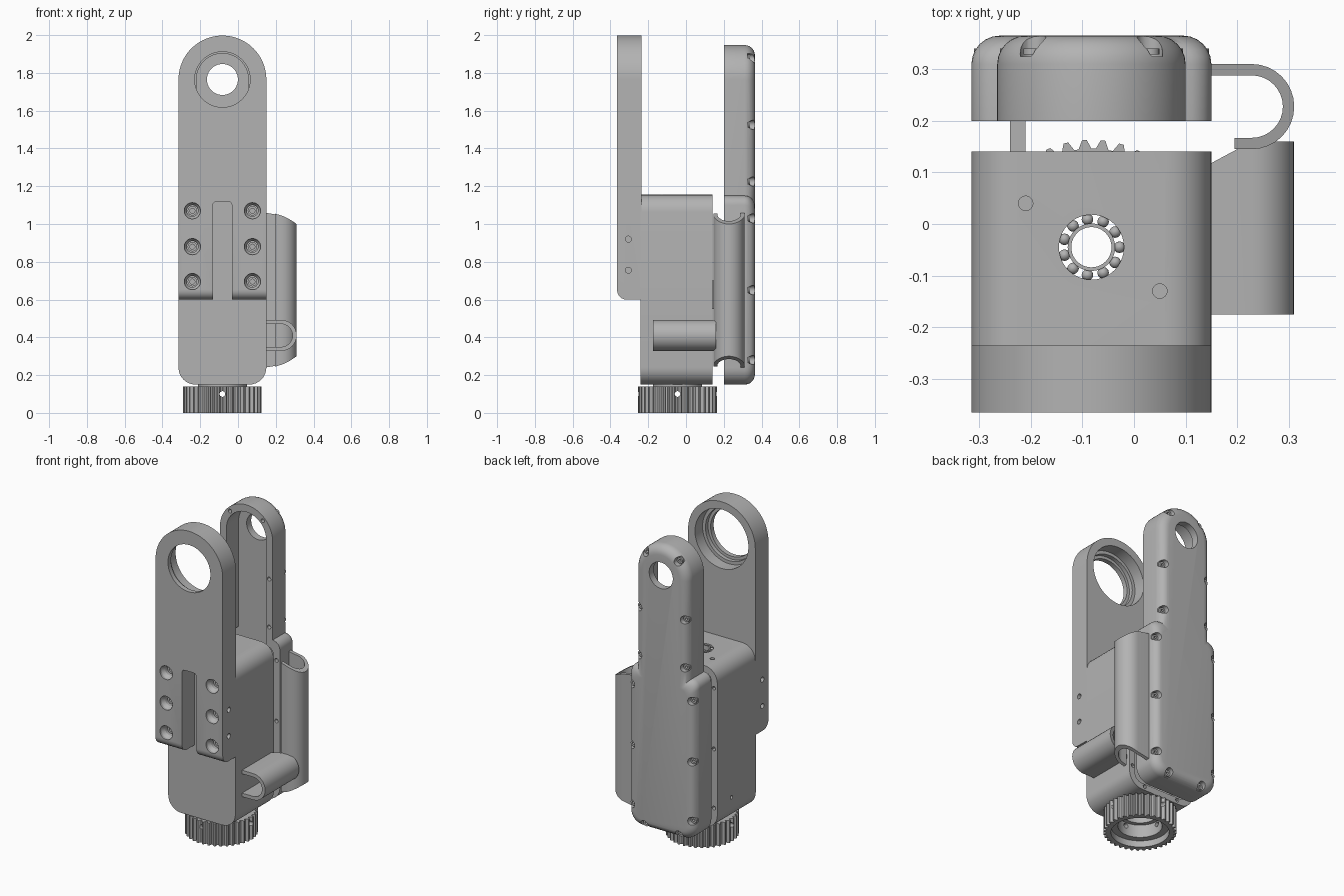
import bpy, bmesh, math
from mathutils import Vector

if "Cube" in bpy.data.objects:
    bpy.data.objects.remove(bpy.data.objects["Cube"], do_unlink=True)

grey = bpy.data.materials.new("plain grey")
grey.use_nodes = True
COLOUR = (0.45, 0.45, 0.45, 1)
grey.diffuse_color = COLOUR
grey.node_tree.nodes["Principled BSDF"].inputs["Base Color"].default_value = COLOUR

CX, CY = -0.0825, -0.045      # shared axis of the joint and the drive
HALF, PIVOT = 0.2325, 1.765


def loft(name, rings, closed=False):
    """Skin equal rings of points; cap the ends unless the rings form a loop."""
    bm = bmesh.new()
    vs = [[bm.verts.new(p) for p in ring] for ring in rings]
    n = len(rings[0])
    pairs = list(zip(vs, vs[1:])) + ([(vs[-1], vs[0])] if closed else [])
    for a, b in pairs:
        for i in range(n):
            j = (i + 1) % n
            bm.faces.new((a[i], a[j], b[j], b[i]))
    if not closed:
        bm.faces.new(vs[0])
        bm.faces.new(vs[-1])
    bmesh.ops.recalc_face_normals(bm, faces=bm.faces)
    mesh = bpy.data.meshes.new(name)
    bm.to_mesh(mesh)
    bm.free()
    mesh.materials.append(grey)
    ob = bpy.data.objects.new(name, mesh)
    bpy.context.collection.objects.link(ob)
    return ob


def turn(name, profile, loc, axis="Z", n=24, closed=False):
    """Revolve (radius, height) pairs about an axis through loc."""
    def place(r, h, a):
        u, v = r * math.cos(a), r * math.sin(a)
        return Vector(loc) + Vector({"X": (h, u, v), "Y": (u, h, v), "Z": (u, v, h)}[axis])
    rings = [[place(r(i) if callable(r) else r, h, math.tau * i / n) for i in range(n)]
             for r, h in profile]
    return loft(name, rings, closed)


def activate(obs):
    bpy.ops.object.select_all(action="DESELECT")
    for o in obs:
        o.select_set(True)
    bpy.context.view_layer.objects.active = obs[0]


def cut(ob, cutters):
    for c in cutters[:1]:
        activate(cutters)
        if len(cutters) > 1:
            bpy.ops.object.join()
        mod = ob.modifiers.new("cut", "BOOLEAN")
        mod.operation, mod.solver, mod.object = "DIFFERENCE", "EXACT", c
        activate([ob])
        bpy.ops.object.modifier_apply(modifier="cut")
        bpy.data.objects.remove(c, do_unlink=True)


def arc(cx, cz, r, a0, a1, n=8):
    return [(cx + r * math.cos(math.radians(a0 + (a1 - a0) * i / n)),
             cz + r * math.sin(math.radians(a0 + (a1 - a0) * i / n))) for i in range(n + 1)]


def mirrored(half):
    """Mirror a right-hand outline across the centre line."""
    return [(CX + x, z) for x, z in half] + [(CX - x, z) for x, z in reversed(half)]


def at_y(pts, y):
    return [(x, y, z) for x, z in pts]


# Outlines, each shrunk by d
def body_outline(d):
    r = 0.09 - d
    return mirrored(arc(HALF - 0.09, 0.24, r, -90, 0) + arc(HALF - 0.09, 1.065, r, 0, 90))


def cover_outline(d):
    neck = 0.1825 - d
    return mirrored(arc(HALF - 0.09, 0.24, 0.09 - d, -90, 0)
                    + arc(neck, 1.1 - d, 0.05, 0, 90, 6)
                    + arc(0, PIVOT, neck, 0, 88, 16))


def arm_outline(bottom):
    return mirrored([(0, 1.12)] + arc(0.03, 1.1, 0.02, 90, 0, 4)
                    + [(0.05, bottom), (HALF, bottom)] + arc(0, PIVOT, HALF, 0, 89, 24))


# Gear housing, open at the back
body = loft("housing", [at_y(body_outline(d), y) for d, y in
                        ((0.04, -0.19), (0.04, 0.14), (0, 0.14), (0, -0.24))])
# Rear cover, hollow with a rounded back edge
rounded = [(0.055 * (1 - math.cos(t * math.pi / 12)), 0.31 + 0.055 * math.sin(t * math.pi / 12))
           for t in range(7)]
cover = loft("rear_cover", [at_y(cover_outline(d), y) for d, y in
                            [(0.045, 0.32), (0.045, 0.2), (0, 0.2)] + rounded])

# Cover screw holes
low = [(s * (HALF - 0.024), z) for s in (1, -1) for z in (0.28, 0.65, 1.03)]
low += [(s * 0.12, 0.174) for s in (1, -1)]
high = [(s * 0.158, z) for s in (1, -1) for z in (1.225, 1.525)]
high += [(s * 0.113, PIVOT + 0.113) for s in (1, -1)]
HEAD = ((0.012, 0.15), (0.012, 0.325), (0.025, 0.325), (0.025, 0.4))
cut(cover, [turn("cutter", HEAD, (CX + x, 0, z), "Y", 16) for x, z in low + high])
cut(cover, [turn("cutter", ((0.082, 0.1), (0.082, 0.5)), (CX, 0, PIVOT), "Y", 40)])
for x, z in low + high:
    turn("cover_screw", ((0.008, 0.328), (0.008, 0.34), (0.019, 0.34), (0.019, 0.328)),
         (CX + x, 0, z), "Y", 16, True)

# Housing holes: rim screws, drive bores, pins
PIN = ((0.012, -0.06), (0.012, 0.06))
cut(body, [turn("cutter", PIN, (CX + x, 0.14, z), "Y", 12) for x, z in low])
cut(body, [turn("cutter", ((r, -0.06), (r, 0.06)), (x, y, z), "Z", 32) for r, x, y, z in
           ((0.068, CX, CY, 1.155), (0.12, CX, CY, 0.15),
            (0.014, -0.21, 0.04, 1.19), (0.014, 0.05, -0.13, 1.19))])
cut(body, [turn("cutter", PIN, (CX - HALF, 0, 0.3), "X", 12)])

# Front arm with slot and rounded lower front edge
fillet = [(0.65 - 0.05 * math.sin(t * math.pi / 12), -0.315 - 0.05 * math.cos(t * math.pi / 12))
          for t in range(7)]
arm = loft("front_arm", [at_y(arm_outline(b), y) for b, y in fillet + [(0.6, -0.235)]])
cut(arm, [turn("cutter", ((0.147, -0.4), (0.147, -0.335), (0.165, -0.335), (0.165, -0.31),
                          (0.185, -0.31), (0.185, -0.2)), (CX, 0, PIVOT), "Y", 48)])
bolts = [(CX + s * 0.159, z) for s in (1, -1) for z in (0.695, 0.88, 1.07)]
SINK = ((0.043, -0.4), (0.043, -0.35), (0.03, -0.33), (0.03, -0.28))
cut(arm, [turn("cutter", SINK, (x, 0, z), "Y", 24) for x, z in bolts])
cut(arm, [turn("cutter", ((0.016, -0.04), (0.016, 0.04)), (CX + s * HALF, -0.305, z), "X", 16)
          for s in (1, -1) for z in (0.755, 0.92)])
for x, z in bolts:
    turn("arm_bolt", ((0.013, -0.28), (0.013, -0.315), (0.025, -0.315), (0.025, -0.28)),
         (x, 0, z), "Y", 24, True)

# Drive gear with stepped bore and cross holes
TEETH = 36
tooth = lambda i: 0.208 if i % 4 in (1, 2) else 0.191
gear = turn("drive_gear", ((tooth, 0), (tooth, 0.14), (0.125, 0.14), (0.125, 0.04),
                           (0.165, 0.04), (0.165, 0)), (CX, CY, 0), "Z", TEETH * 4, True)
for axis in "XY":
    cut(gear, [turn("cutter", ((0.015, -0.3), (0.015, 0.3)), (CX, CY, 0.1), axis, 16)])
turn("drive_collar", ((0.1, 0.12), (0.1, 0.22), (0.13, 0.22), (0.13, 0.12)),
     (CX, CY, 0), "Z", 48, True)

# Top ball bearing
for name, a, b in (("bearing_outer_race", 0.063, 0.069), ("bearing_inner_race", 0.039, 0.046)):
    turn(name, ((a, 1.125), (b, 1.125), (b, 1.155), (a, 1.155)), (CX, CY, 0), "Z", 40, True)
for i in range(11):
    a = math.tau * i / 11
    ball = [(max(0.0113 * math.sin(math.pi * k / 8), 0.0005), -0.0113 * math.cos(math.pi * k / 8))
            for k in range(9)]
    turn("bearing_ball", ball,
         (CX + 0.0545 * math.cos(a), CY + 0.0545 * math.sin(a), 1.14), "Z", 12)

# Small locating tab between housing and cover
loft("locating_tab", [[(x, y, z) for x, y in ((-0.24, 0.1), (-0.21, 0.1), (-0.21, 0.24),
                                             (-0.24, 0.24))] for z in (0.55, 0.7)])


# Cable guide: two U-shaped channels on the side
def channel(r, start_a, start_b):
    t = 0.022
    return ([(start_a, r)] + arc(0.228, 0, r, 90, -90, 16) + [(start_b, -r), (start_b, t - r)]
            + arc(0.228, 0, r - t, -90, 90, 16) + [(start_a, r - t)])


drop = lambda x: 0.06 * ((x - 0.15) / 0.16) ** 2
upright = channel(0.0825, 0.145, 0.195)
loft("cable_guide_upright", [[(x, 0.2275 + v, 0.24 + drop(x)) for x, v in upright],
                             [(x, 0.2275 + v, 1.06 - drop(x)) for x, v in upright]])
branch = channel(0.0825, 0.145, 0.145)
loft("cable_guide_branch", [[(x, -0.175, 0.41 + v) for x, v in branch],
                            [(x, min(0.12 + 0.9 * (x - 0.15), 0.16), 0.41 + v)
                             for x, v in branch]])

activate([o for o in bpy.context.scene.objects if o.type == "MESH"])
bpy.ops.object.shade_smooth_by_angle(angle=math.radians(30))
